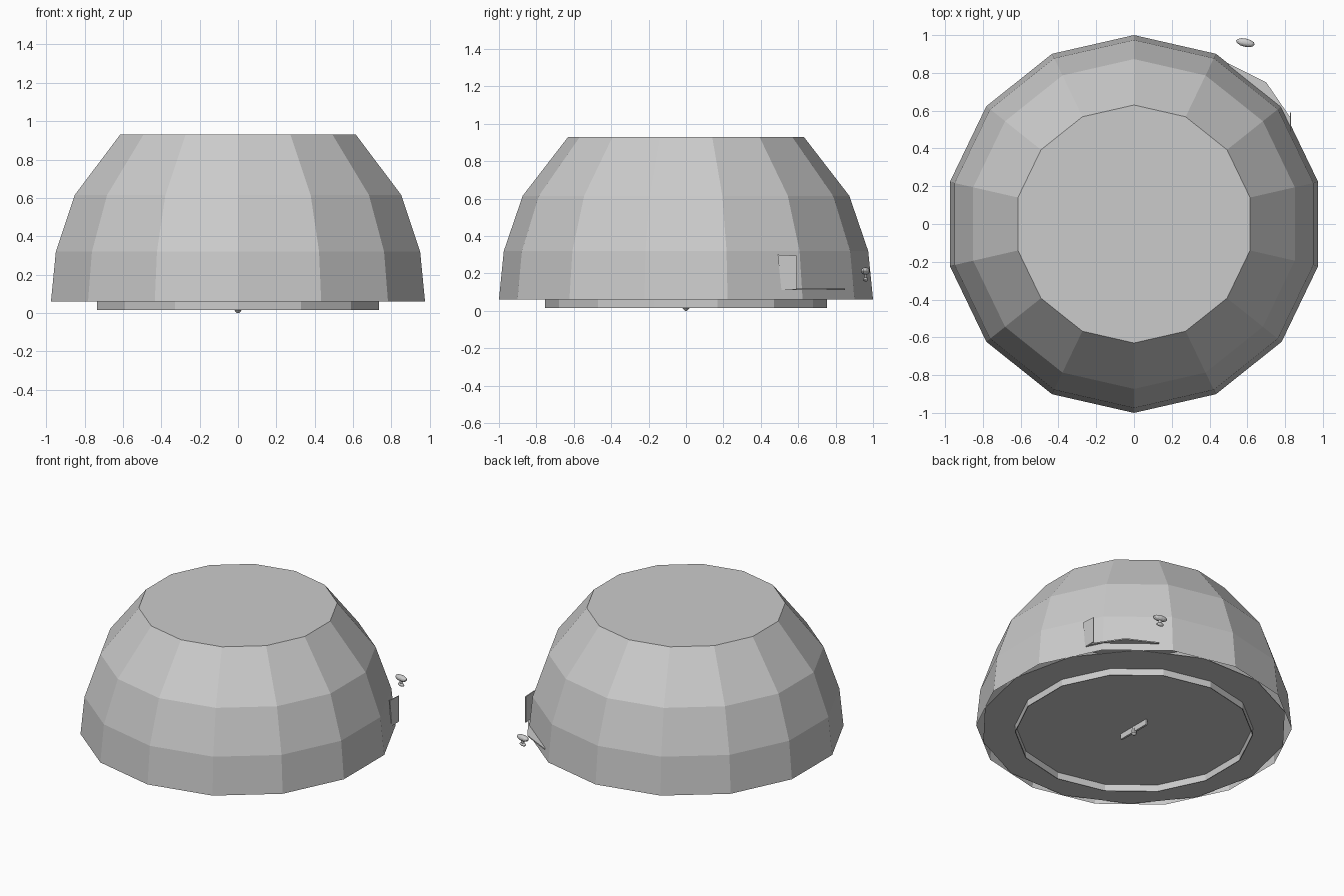
import bpy, bmesh, math
from mathutils import Vector

cube = bpy.data.objects.get("Cube")
if cube:
    bpy.data.objects.remove(cube, do_unlink=True)

SIDES = 14
STEP = 2 * math.pi / SIDES

grey = bpy.data.materials.new("light_grey")
grey.use_nodes = True
grey.diffuse_color = (0.6, 0.6, 0.6, 1)
bsdf = grey.node_tree.nodes["Principled BSDF"]
bsdf.inputs["Base Color"].default_value = (0.6, 0.6, 0.6, 1)
bsdf.inputs["Roughness"].default_value = 0.8


def finish(name, bm):
    mesh = bpy.data.meshes.new(name)
    bm.to_mesh(mesh)
    bm.free()
    mesh.materials.append(grey)
    obj = bpy.data.objects.new(name, mesh)
    bpy.context.collection.objects.link(obj)
    return obj


def lathe(name, profile, sides=SIDES, turn=0.0, cap_start=False, cap_end=False):
    """Rings of (radius, height) joined by flat faces; a corner points to +y."""
    bm = bmesh.new()
    rings = []
    for r, z in profile:
        angles = [math.pi / 2 + turn + 2 * math.pi * i / sides for i in range(sides)]
        rings.append([bm.verts.new((r * math.cos(a), r * math.sin(a), z)) for a in angles])
    for low, high in zip(rings, rings[1:]):
        for i in range(sides):
            j = (i + 1) % sides
            bm.faces.new((low[i], low[j], high[j], high[i]))
    if cap_start:
        bm.faces.new(rings[0][::-1])
    if cap_end:
        bm.faces.new(rings[-1])
    return finish(name, bm)


def slab(name, outline, offset):
    """Flat outline pushed out into a thin plate."""
    bm = bmesh.new()
    face = bm.faces.new([bm.verts.new(p) for p in outline])
    out = bmesh.ops.extrude_face_region(bm, geom=[face])
    moved = [v for v in out["geom"] if isinstance(v, bmesh.types.BMVert)]
    bmesh.ops.translate(bm, verts=moved, vec=Vector(offset))
    bmesh.ops.recalc_face_normals(bm, faces=bm.faces)
    return finish(name, bm)


def box(name, centre, size):
    x, y, z = (c - s / 2 for c, s in zip(centre, size))
    w, d, h = size
    return slab(name, [(x, y, z), (x + w, y, z), (x + w, y + d, z), (x, y + d, z)], (0, 0, h))


# Faceted dome, open below, with a flat top
lathe("dome", [(1.0, 0.06), (0.974, 0.32), (0.873, 0.615), (0.63, 0.93)], cap_end=True)

# Floor turned half a step, so small gaps stay at the dome corners
lathe("floor", [(0.974, 0.062), (0.974, 0.066)], turn=STEP / 2, cap_start=True, cap_end=True)

# Thin foot rim under the floor
lathe("foot_rim", [(0.755, 0.062), (0.755, 0.015), (0.75, 0.015), (0.75, 0.062)])

# Small cross bar and pin under the centre
box("cross_bar", (0, 0, 0.043), (0.014, 0.25, 0.04))
lathe("centre_pin", [(0.006, 0.0), (0.018, 0.013), (0.018, 0.03), (0.01, 0.062)],
      sides=8, cap_start=True)

# Shelf and upright plate on the back left
slab("shelf", [(0.8, 0.51, 0.112), (0.83, 0.51, 0.112), (0.83, 0.56, 0.112),
               (0.70, 0.75, 0.112), (0.50, 0.85, 0.112), (0.50, 0.8, 0.112)], (0, 0, 0.008))
slab("upright_plate", [(0.832, 0.51, 0.115), (0.832, 0.59, 0.115),
                       (0.832, 0.59, 0.295), (0.832, 0.49, 0.30)], (-0.006, 0, 0))

# Small knob standing free beside the shelf
def knob_part(name, z, radii):
    bm = bmesh.new()
    bmesh.ops.create_uvsphere(bm, u_segments=12, v_segments=8, radius=1)
    bmesh.ops.scale(bm, verts=bm.verts, vec=Vector(radii))
    obj = finish(name, bm)
    obj.location = (0.59, 0.96, z)
    obj.rotation_euler.z = math.radians(-12)


knob_part("knob_head", 0.213, (0.05, 0.022, 0.02))
knob_part("knob_neck", 0.19, (0.012, 0.009, 0.025))
knob_part("knob_foot", 0.168, (0.026, 0.013, 0.012))
